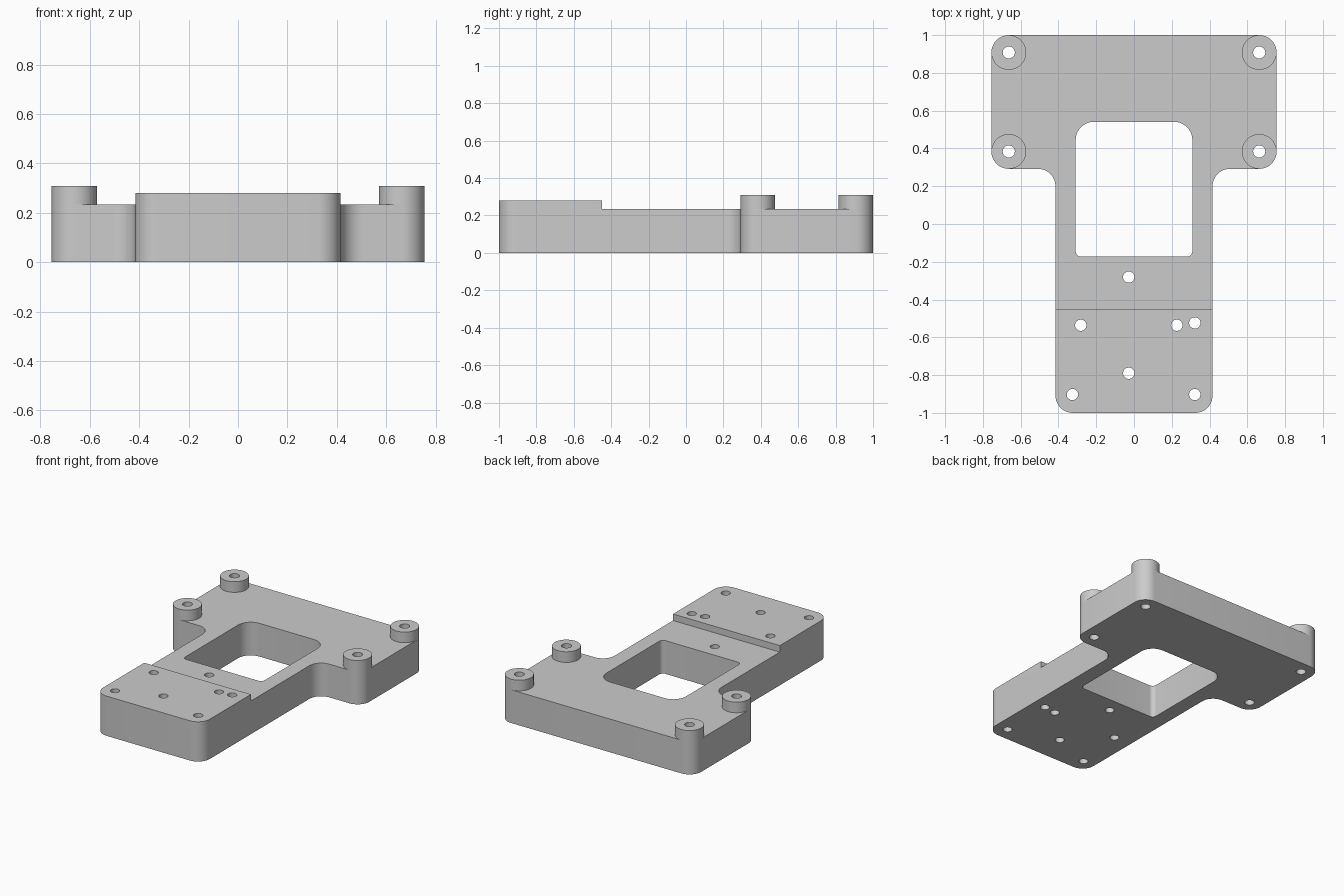
import bpy
import bmesh
from math import cos, sin, pi, radians
from mathutils import Vector

cube = bpy.data.objects.get("Cube")
if cube:
    bpy.data.objects.remove(cube, do_unlink=True)

GREY = (0.6, 0.6, 0.6, 1)
grey = bpy.data.materials.new("plain grey")
grey.use_nodes = True
grey.diffuse_color = GREY
grey.node_tree.nodes["Principled BSDF"].inputs["Base Color"].default_value = GREY

PLATE_TOP, PAD_TOP, BOSS_TOP = 0.234, 0.28, 0.309
NECK, HEAD, SHOULDER, PAD_BACK = 0.416, 0.755, 0.292, -0.45
ROUND = 0.092          # outer corner, fillet and boss radius


def circle(x, y, r, n=40):
    return [(x + r * cos(2 * pi * i / n), y + r * sin(2 * pi * i / n)) for i in range(n)]


def rounded(corners, n=10):
    """Right-angled outline from (x, y, radius) corners."""
    pts = []
    for i, (x, y, r) in enumerate(corners):
        c = Vector((x, y))
        if r == 0:
            pts.append(c)
            continue
        u = (Vector(corners[i - 1][:2]) - c).normalized()
        v = (Vector(corners[(i + 1) % len(corners)][:2]) - c).normalized()
        for k in range(n + 1):
            t = pi / 2 * k / n
            pts.append(c + r * (u * (1 - sin(t)) + v * (1 - cos(t))))
    return pts


def mirrored(half):
    """Close a right-hand half outline across x = 0."""
    return half + [(-x, y, r) for x, y, r in reversed(half)]


def slab(name, loops, z0, z1):
    """Solid between two heights; the first loop is the outline, the rest are holes."""
    bm = bmesh.new()
    caps = ([], [])
    for loop in loops:
        rings = [[bm.verts.new((p[0], p[1], z)) for p in loop] for z in (z0, z1)]
        low, high = rings
        for i in range(len(loop)):
            bm.faces.new((low[i - 1], low[i], high[i], high[i - 1]))
        for cap, ring in zip(caps, rings):
            cap.extend(bm.edges.get((ring[i - 1], ring[i])) for i in range(len(ring)))
    for cap, facing in zip(caps, (-1, 1)):
        bmesh.ops.triangle_fill(bm, edges=cap, use_beauty=True, normal=(0, 0, facing))
    bmesh.ops.recalc_face_normals(bm, faces=bm.faces[:])
    mesh = bpy.data.meshes.new(name)
    bm.to_mesh(mesh)
    bm.free()
    mesh.materials.append(grey)
    obj = bpy.data.objects.new(name, mesh)
    bpy.context.collection.objects.link(obj)
    bpy.ops.object.select_all(action="DESELECT")
    obj.select_set(True)
    bpy.context.view_layer.objects.active = obj
    bpy.ops.object.shade_smooth_by_angle(angle=radians(30))


# Hole positions
bosses = [(sx * (HEAD - ROUND), y) for sx in (-1, 1) for y in (SHOULDER + ROUND, 1 - ROUND)]
pad_holes = [circle(x, y, 0.03) for x, y in (
    (-0.282, -0.536), (0.227, -0.536), (0.322, -0.524),
    (-0.028, -0.79), (-0.326, -0.903), (0.322, -0.903))]
plate_hole = circle(-0.028, -0.281, 0.03)
boss_holes = [circle(x, y, 0.032) for x, y in bosses]

# T-shaped base plate with a window and through holes
outline = rounded(mirrored([
    (NECK, -1, ROUND), (NECK, SHOULDER, ROUND), (HEAD, SHOULDER, ROUND), (HEAD, 1, ROUND)]))
window = rounded(mirrored([(0.309, -0.173, 0.03), (0.309, 0.541, 0.097)]))
slab("base_plate", [outline, window, plate_hole] + pad_holes + boss_holes, 0, PLATE_TOP)

# Raised mounting pad at the front
pad = rounded(mirrored([(NECK, -1, ROUND), (NECK, PAD_BACK, 0)]))
slab("front_pad", [pad] + pad_holes, PLATE_TOP, PAD_TOP)

# Four standoff bosses on the head
for (x, y), hole in zip(bosses, boss_holes):
    name = f"{'back' if y > 0.6 else 'front'}_{'left' if x > 0 else 'right'}_boss"
    slab(name, [circle(x, y, ROUND), hole], PLATE_TOP, BOSS_TOP)
